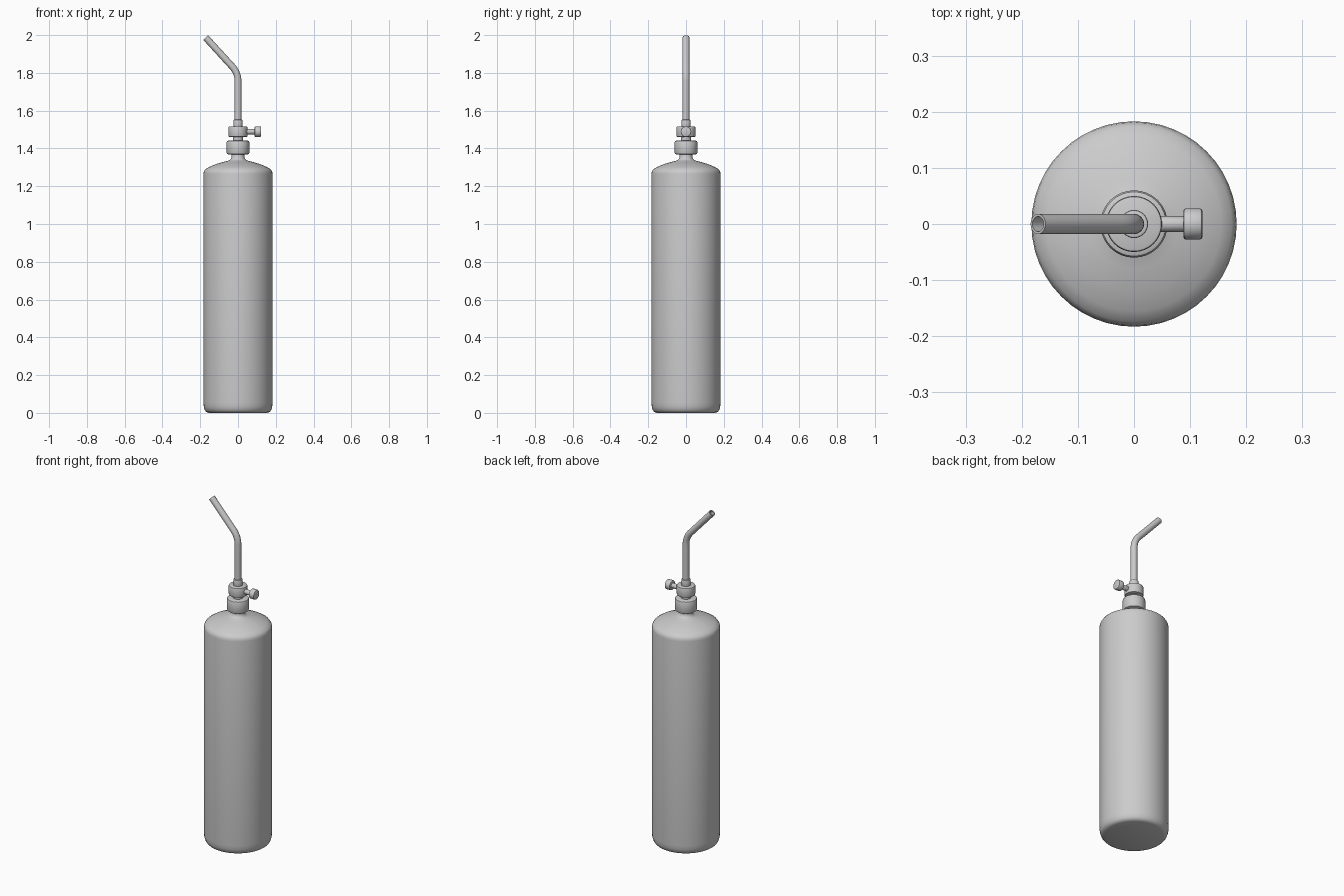
import bpy, bmesh, math
from mathutils import Vector, Matrix

cube = bpy.data.objects.get("Cube")
if cube:
    bpy.data.objects.remove(cube, do_unlink=True)

metal = bpy.data.materials.new("light grey metal")
metal.use_nodes = True
grey = (0.6, 0.6, 0.6, 1)
metal.diffuse_color = grey
metal.node_tree.nodes["Principled BSDF"].inputs["Base Color"].default_value = grey


def finish(name, bm, angle=40):
    bmesh.ops.recalc_face_normals(bm, faces=bm.faces)
    mesh = bpy.data.meshes.new(name)
    bm.to_mesh(mesh)
    bm.free()
    ob = bpy.data.objects.new(name, mesh)
    bpy.context.collection.objects.link(ob)
    mesh.materials.append(metal)
    bpy.ops.object.select_all(action='DESELECT')
    ob.select_set(True)
    bpy.context.view_layer.objects.active = ob
    bpy.ops.object.shade_smooth_by_angle(angle=math.radians(angle))
    return ob


def skin(bm, rings):
    for a, b in zip(rings, rings[1:]):
        for i in range(len(a)):
            j = (i + 1) % len(a)
            bm.faces.new((a[i], a[j], b[j], b[i]))


def lathe(name, profile, sides=32, matrix=Matrix()):
    """Spin (radius, height) points about z, with flat end caps."""
    bm = bmesh.new()
    rings = []
    for r, z in profile:
        angles = [math.tau * i / sides for i in range(sides)]
        rings.append([bm.verts.new(matrix @ Vector((r * math.cos(a), r * math.sin(a), z)))
                      for a in angles])
    skin(bm, rings)
    bm.faces.new(rings[0])
    bm.faces.new(rings[-1])
    return finish(name, bm)


def drum(name, radius, low, high, edge, **kw):
    """Cylinder with rounded rims."""
    e = edge * 0.3
    return lathe(name, [(radius - edge, low), (radius - e, low + e), (radius, low + edge),
                        (radius, high - edge), (radius - e, high - e), (radius - edge, high)], **kw)


# Gas tank with rounded foot, domed shoulder and neck
lathe("tank", [(0.155, 0), (0.168, 0.005), (0.176, 0.015), (0.181, 0.032), (0.183, 0.055),
               (0.183, 1.265), (0.181, 1.278), (0.174, 1.289), (0.155, 1.301), (0.12, 1.316),
               (0.08, 1.328), (0.052, 1.335), (0.04, 1.341), (0.034, 1.352), (0.033, 1.375)], 48)

# Stacked valve fittings
drum("lower_collar", 0.06, 1.368, 1.442, 0.009)
drum("valve_neck", 0.027, 1.435, 1.47, 0.002)
drum("valve_body", 0.05, 1.461, 1.517, 0.005)
drum("pipe_socket", 0.025, 1.51, 1.552, 0.003)

# Side control: stem and knob pointing to +x
sideways = Matrix.Translation((0, 0, 1.489)) @ Matrix.Rotation(math.pi / 2, 4, 'Y')
drum("knob_stem", 0.014, 0.04, 0.092, 0.001, sides=24, matrix=sideways)
drum("knob", 0.028, 0.088, 0.122, 0.005, sides=24, matrix=sideways)

# Bent hollow nozzle pipe: straight, curved elbow, slanted straight
start, corner, tip = Vector((0, 0, 1.54)), Vector((0, 0, 1.8)), Vector((-0.171, 0, 1.987))
slant = (tip - corner).normalized()
bend_in, bend_out = corner - Vector((0, 0, 0.045)), corner + slant * 0.045
path = [start]
for i in range(9):
    t = i / 8
    path.append(bend_in * (1 - t) ** 2 + corner * 2 * t * (1 - t) + bend_out * t * t)
path.append(tip)

bm = bmesh.new()


def ring(index, radius, sides=24):
    before, after = path[max(index - 1, 0)], path[min(index + 1, len(path) - 1)]
    side = Vector((0, 1, 0))
    across = side.cross((after - before).normalized())
    return [bm.verts.new(path[index] + radius * (side * math.sin(a) + across * math.cos(a)))
            for a in [math.tau * k / sides for k in range(sides)]]


last = len(path) - 1
outer = [ring(i, 0.018) for i in range(len(path))]
bore = [ring(last, 0.0135), ring(last - 1, 0.0135)]
skin(bm, outer + bore)
bm.faces.new(bore[-1])
bm.faces.new(outer[0])
finish("nozzle_pipe", bm)
